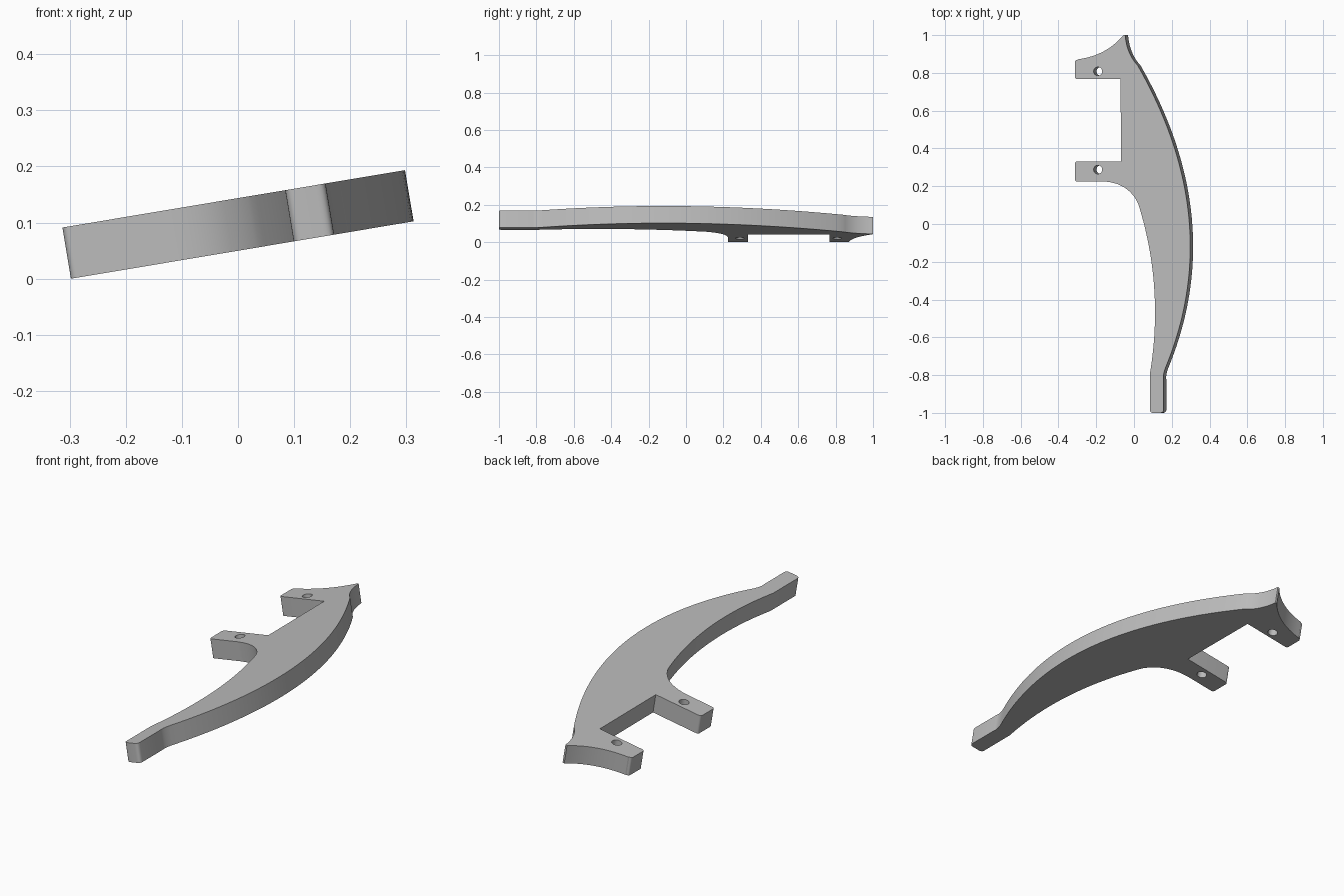
import bpy
import bmesh
import math
from mathutils import Matrix, Vector

cube = bpy.data.objects.get("Cube")
if cube:
    bpy.data.objects.remove(cube, do_unlink=True)

TILT = math.atan2(0.102, 0.609)
THICK = 0.0925
SHIFT = THICK * math.sin(TILT) / 2

grey = bpy.data.materials.new("plain grey")
grey.use_nodes = True
colour = (0.5, 0.5, 0.5, 1)
grey.diffuse_color = colour
grey.node_tree.nodes["Principled BSDF"].inputs["Base Color"].default_value = colour


def local(x, y):
    """Plan position of the upper face to position in the untilted plate."""
    return Vector(((x + SHIFT) / math.cos(TILT), y, 0))


def bend(a, mid, b, n=16):
    """Smooth curve from a to b that passes through mid."""
    a, mid, b = Vector(a), Vector(mid), Vector(b)
    handle = 2 * mid - (a + b) / 2
    return [a * (1 - t) ** 2 + handle * 2 * t * (1 - t) + b * t * t
            for t in (i / n for i in range(n + 1))]


def rounded(corner, start, end, r=0.018):
    """Rounded corner, entered along start and left along end."""
    c = Vector(corner)
    a, b = c - r * Vector(start), c + r * Vector(end)
    return bend(a, (a + b) / 4 + c / 2, b, 6)


LEFT, RIGHT, UP, DOWN = (-1, 0), (1, 0), (0, 1), (0, -1)

# Outline, running anticlockwise from the pointed end
outline = bend((-0.055, 1.0), (-0.16, 0.914), (-0.295, 0.872))
outline += rounded((-0.312, 0.868), LEFT, DOWN, 0.012)
outline += rounded((-0.312, 0.768), DOWN, RIGHT, 0.012)
outline += [Vector((-0.07, 0.768)), Vector((-0.068, 0.332))]
outline += rounded((-0.312, 0.332), LEFT, DOWN, 0.014)
outline += rounded((-0.312, 0.225), DOWN, RIGHT, 0.014)
outline += bend((-0.16, 0.225), (-0.048, 0.192), (0.024, 0.106))
outline += bend((0.024, 0.106), (0.108, -0.34), (0.085, -0.794), 28)
outline += rounded((0.085, -1.0), DOWN, RIGHT)
outline += rounded((0.157, -1.0), RIGHT, UP)
outline += bend((0.157, -0.825), (0.157, -0.80), (0.166, -0.765), 6)
outline += bend((0.166, -0.765), (0.292, 0.0275), (0.02, 0.84), 40)
outline += bend((0.02, 0.84), (-0.025, 0.91), (-0.046, 1.0), 12)

# Plate body
bm = bmesh.new()
face = bm.faces.new([bm.verts.new(local(*p)) for p in outline])
bmesh.ops.remove_doubles(bm, verts=bm.verts[:], dist=0.0005)
grown = bmesh.ops.extrude_face_region(bm, geom=bm.faces[:])
bmesh.ops.translate(bm, vec=(0, 0, THICK),
                    verts=[g for g in grown["geom"] if isinstance(g, bmesh.types.BMVert)])
bmesh.ops.recalc_face_normals(bm, faces=bm.faces[:])
mesh = bpy.data.meshes.new("curved_bracket")
bm.to_mesh(mesh)
bm.free()
bracket = bpy.data.objects.new("curved_bracket", mesh)
bpy.context.collection.objects.link(bracket)
mesh.materials.append(grey)

bpy.ops.object.select_all(action="DESELECT")
bpy.context.view_layer.objects.active = bracket

# Screw hole through each arm
for y in (0.808, 0.288):
    bm = bmesh.new()
    bmesh.ops.create_cone(bm, cap_ends=True, segments=32, radius1=0.023, radius2=0.023,
                          depth=0.4, matrix=Matrix.Translation(local(-0.19, y)))
    cut_mesh = bpy.data.meshes.new("hole_cutter")
    bm.to_mesh(cut_mesh)
    bm.free()
    cut_mesh.materials.append(grey)
    cutter = bpy.data.objects.new("hole_cutter", cut_mesh)
    cutter.hide_render = True
    bpy.context.collection.objects.link(cutter)
    mod = bracket.modifiers.new("screw_hole", "BOOLEAN")
    mod.operation = "DIFFERENCE"
    mod.solver = "EXACT"
    mod.object = cutter
    bpy.ops.object.modifier_apply(modifier=mod.name)
    bpy.data.objects.remove(cutter, do_unlink=True)

# Tilt the plate and rest its low edge on the ground
bracket.data.transform(Matrix.Rotation(-TILT, 4, "Y"))
lowest = min(v.co.z for v in bracket.data.vertices)
middle = (min(v.co.x for v in bracket.data.vertices)
          + max(v.co.x for v in bracket.data.vertices)) / 2
bracket.data.transform(Matrix.Translation((-middle, 0, -lowest)))

bracket.select_set(True)
bpy.ops.object.shade_smooth_by_angle(angle=math.radians(25))
